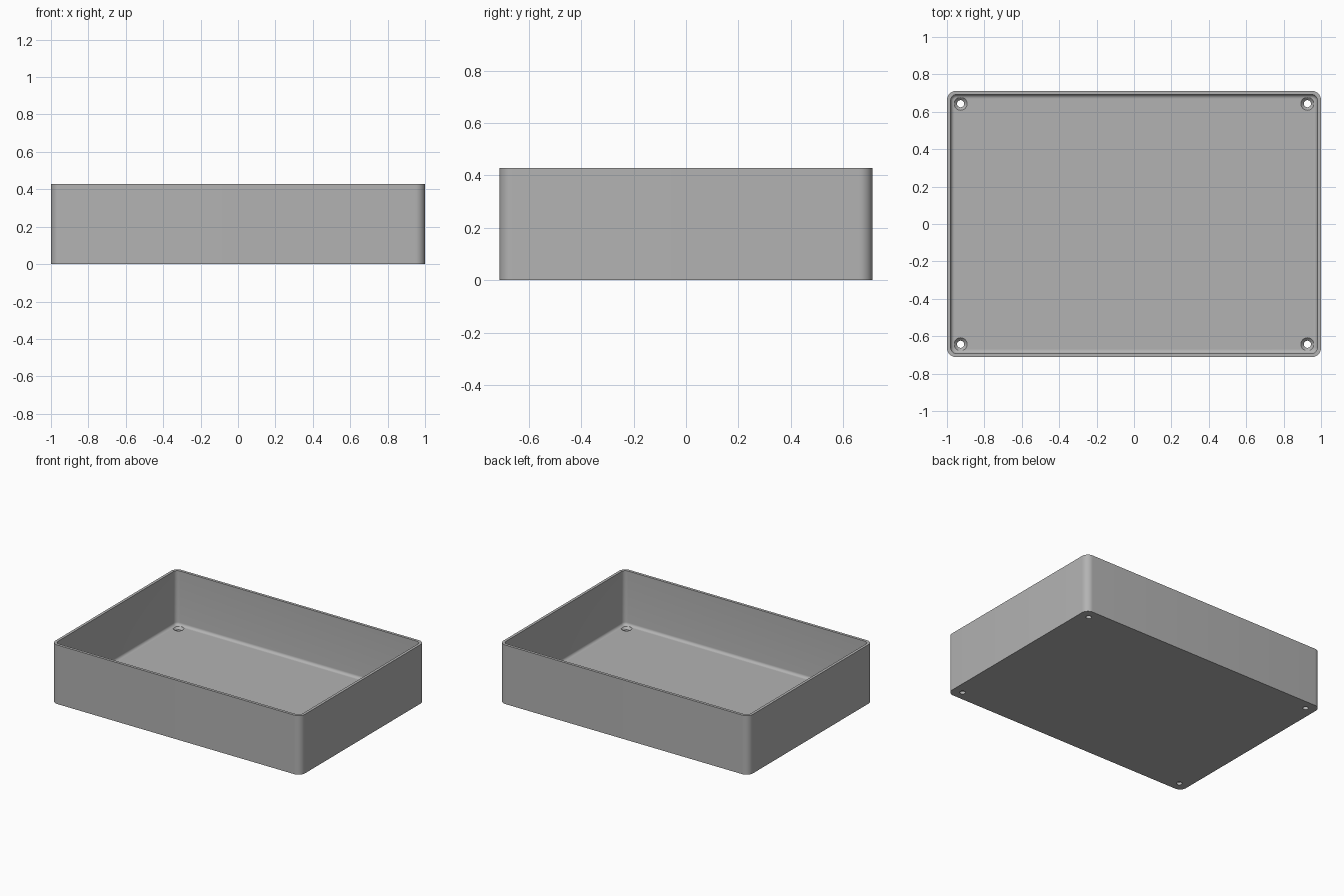
import bpy, bmesh, math

if "Cube" in bpy.data.objects:
    bpy.data.objects.remove(bpy.data.objects["Cube"])

X, Y, H = 1.0, 0.712, 0.428      # outer half sizes and height
R, WALL, FLOOR, FIL = 0.05, 0.02, 0.035, 0.02
STEPS = 10

grey = bpy.data.materials.new("grey plastic")
grey.diffuse_color = (0.45, 0.45, 0.45, 1)
grey.use_nodes = True
grey.node_tree.nodes["Principled BSDF"].inputs["Base Color"].default_value = grey.diffuse_color


def ring(bm, inset, z):
    """Rounded rectangle of vertices, inset from the outer wall."""
    r = max(R - inset, 0.006)
    cx, cy = X - inset - r, Y - inset - r
    verts = []
    for q, (sx, sy) in enumerate([(1, 1), (-1, 1), (-1, -1), (1, -1)]):
        for i in range(STEPS + 1):
            a = (q + i / STEPS) * math.pi / 2
            verts.append(bm.verts.new((sx * cx + r * math.cos(a), sy * cy + r * math.sin(a), z)))
    return verts


def finish(name, bm):
    bmesh.ops.recalc_face_normals(bm, faces=bm.faces)
    mesh = bpy.data.meshes.new(name)
    bm.to_mesh(mesh)
    bm.free()
    mesh.materials.append(grey)
    obj = bpy.data.objects.new(name, mesh)
    bpy.context.collection.objects.link(obj)
    return obj


# Tray: outer wall, flat rim, inner wall, rounded floor edge
profile = [(0, 0), (0, H), (WALL, H)]
for i in range(7):
    a = i / 6 * math.pi / 2
    profile.append((WALL + FIL * (1 - math.cos(a)), FLOOR + FIL * (1 - math.sin(a))))
bm = bmesh.new()
rings = [ring(bm, *p) for p in profile]
for lo, hi in zip(rings, rings[1:]):
    for i in range(len(lo)):
        j = (i + 1) % len(lo)
        bm.faces.new((lo[i], lo[j], hi[j], hi[i]))
bm.faces.new(rings[0])
bm.faces.new(rings[-1])
tray = finish("tray", bm)

# Countersunk screw holes in the four corners
bm = bmesh.new()
N = 32
for sx in (-1, 1):
    for sy in (-1, 1):
        loops = [[bm.verts.new((sx * 0.927 + r * math.cos(2 * math.pi * k / N),
                                sy * 0.643 + r * math.sin(2 * math.pi * k / N), z)) for k in range(N)]
                 for r, z in [(0.019, -0.02), (0.019, 0.019), (0.035, FLOOR), (0.035, FLOOR + 0.03)]]
        for lo, hi in zip(loops, loops[1:]):
            for k in range(N):
                bm.faces.new((lo[k], lo[(k + 1) % N], hi[(k + 1) % N], hi[k]))
        bm.faces.new(loops[0])
        bm.faces.new(loops[-1])
cutter = finish("screw_hole_cutter", bm)
cutter.hide_render = True
cutter.hide_set(True)

holes = tray.modifiers.new("screw holes", 'BOOLEAN')
holes.operation = 'DIFFERENCE'
holes.solver = 'EXACT'
holes.object = cutter

# Apply the cut, then smooth the rounded areas
bpy.context.view_layer.objects.active = tray
tray.select_set(True)
bpy.ops.object.modifier_apply(modifier=holes.name)
bpy.ops.object.shade_smooth_by_angle(angle=math.radians(30))
bpy.data.objects.remove(cutter)
